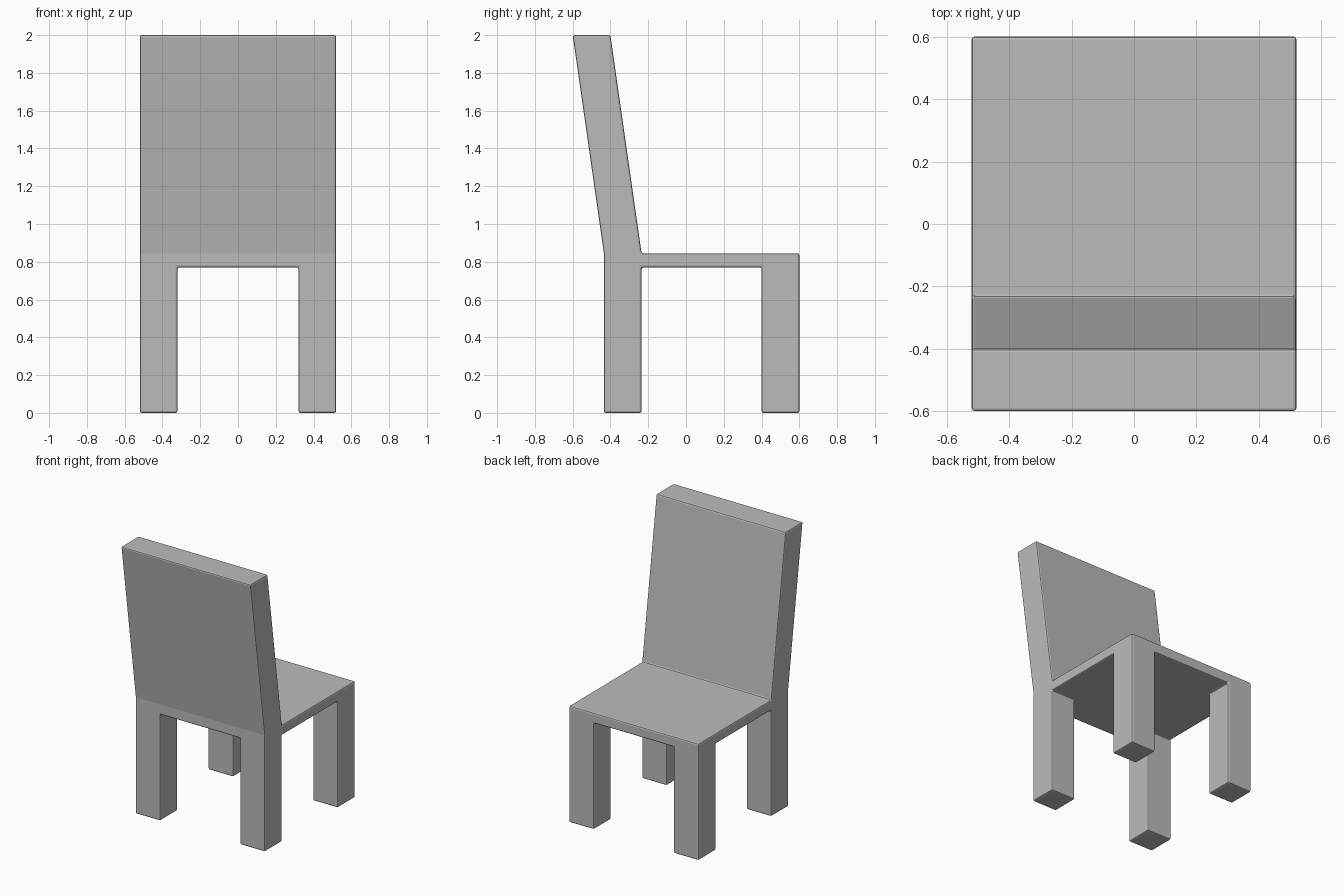
import bpy, bmesh
from math import radians

cube = bpy.data.objects.get("Cube")
if cube:
    bpy.data.objects.remove(cube, do_unlink=True)

# Main dimensions
XS = (-0.52, -0.32, 0.32, 0.52)
YS = (-0.435, -0.235, 0.40, 0.60)
SEAT_BOTTOM, SEAT_TOP, BACK_TOP = 0.77, 0.845, 2.0
BACK_LEAN = -0.165


def extrude(bm, faces, dy, z):
    """Extrude a group of faces, then move the new end to height z and shift it in y."""
    result = bmesh.ops.extrude_face_region(bm, geom=faces)["geom"]
    bmesh.ops.delete(bm, geom=faces, context='FACES_ONLY')
    for v in result:
        if isinstance(v, bmesh.types.BMVert):
            v.co.y += dy
            v.co.z = z


bm = bmesh.new()

# Seat: a three by three grid of faces on the underside and the top
layers = []
for z in (SEAT_BOTTOM, SEAT_TOP):
    grid = [[bm.verts.new((x, y, z)) for y in YS] for x in XS]
    layers.append(grid)
    for i in range(3):
        for j in range(3):
            bm.faces.new((grid[i][j], grid[i + 1][j], grid[i + 1][j + 1], grid[i][j + 1]))
low_faces, top_faces = list(bm.faces)[:9], list(bm.faces)[9:]

# Seat edge
low, top = layers
for i in range(3):
    for j in (0, 3):
        bm.faces.new((low[i][j], low[i + 1][j], top[i + 1][j], top[i][j]))
        bm.faces.new((low[j][i], low[j][i + 1], top[j][i + 1], top[j][i]))

# Legs from the four corners, leaning back from the rear row
for k in (0, 2, 6, 8):
    extrude(bm, [low_faces[k]], 0, 0)
extrude(bm, [top_faces[k] for k in (0, 3, 6)], BACK_LEAN, BACK_TOP)

# Merge coplanar faces into clean panels
bmesh.ops.recalc_face_normals(bm, faces=bm.faces)
bmesh.ops.dissolve_limit(bm, angle_limit=radians(1), verts=bm.verts, edges=bm.edges)
bmesh.ops.recalc_face_normals(bm, faces=bm.faces)

mesh = bpy.data.meshes.new("chair")
bm.to_mesh(mesh)
bm.free()
chair = bpy.data.objects.new("chair", mesh)
bpy.context.collection.objects.link(chair)

# Narrow chamfer on every hard edge
bevel = chair.modifiers.new("edge_chamfer", 'BEVEL')
bevel.width = 0.01
bevel.segments = 2
bevel.limit_method = 'ANGLE'
bevel.angle_limit = radians(30)

# Plain grey finish
grey = bpy.data.materials.new("plain grey")
grey.use_nodes = True
colour = (0.5, 0.5, 0.5, 1)
grey.diffuse_color = colour
grey.node_tree.nodes["Principled BSDF"].inputs["Base Color"].default_value = colour
mesh.materials.append(grey)
